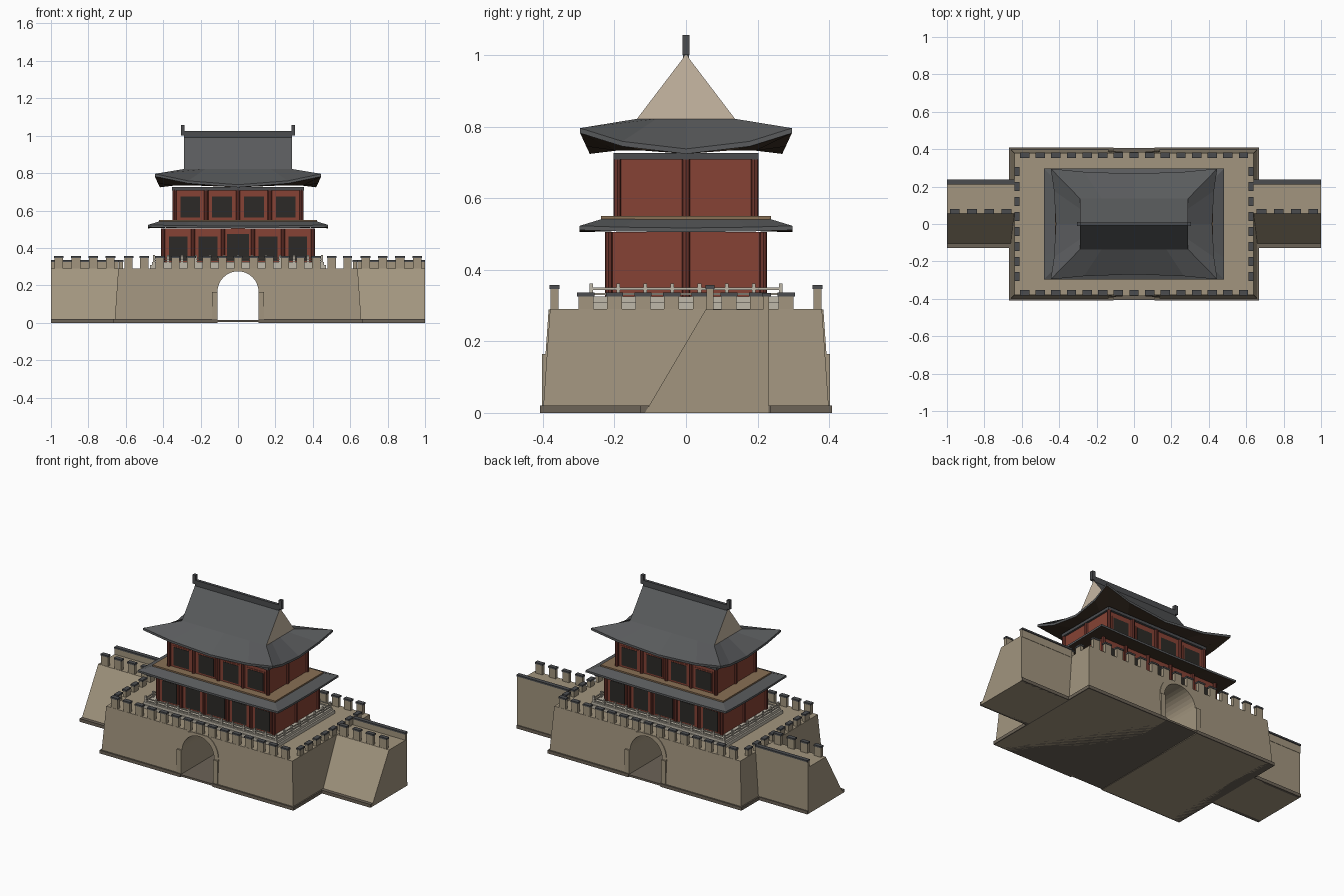
import bpy, bmesh, math

if "Cube" in bpy.data.objects:
    bpy.data.objects.remove(bpy.data.objects["Cube"])


def mat(name, r, g, b):
    m = bpy.data.materials.new(name)
    m.diffuse_color = (r, g, b, 1)
    m.use_nodes = True
    m.node_tree.nodes["Principled BSDF"].inputs["Base Color"].default_value = m.diffuse_color
    return m


WALL = mat("wall_stone", .36, .30, .21)
PLINTH = mat("plinth_stone", .15, .125, .095)
CAP = mat("dark_cap", .07, .073, .078)
TILE = mat("roof_tile", .1, .104, .108)
RED = mat("red_wood", .24, .055, .035)
POST = mat("dark_red_wood", .15, .035, .025)
DARK = mat("dark_lattice", .025, .023, .02)
PALE = mat("pale_stone", .52, .48, .40)
GABLE = mat("gable_plaster", .58, .48, .37)
BROWN = mat("eave_wood", .05, .032, .02)
DECK = mat("deck_wood", .25, .16, .09)


def finish(name, bm, m):
    bmesh.ops.recalc_face_normals(bm, faces=bm.faces)
    me = bpy.data.meshes.new(name)
    bm.to_mesh(me)
    bm.free()
    me.materials.append(m)
    ob = bpy.data.objects.new(name, me)
    bpy.context.collection.objects.link(ob)


def boxes(name, m, spans):
    """One object made of boxes given as (x0, x1, y0, y1, z0, z1)."""
    bm = bmesh.new()
    for x0, x1, y0, y1, z0, z1 in spans:
        vs = bmesh.ops.create_cube(bm, size=1)["verts"]
        for v in vs:
            v.co = (x1 if v.co.x > 0 else x0, y1 if v.co.y > 0 else y0, z1 if v.co.z > 0 else z0)
    finish(name, bm, m)


def loft(name, m, loops, cap0=False, cap1=False):
    """Skin closed loops of equal length."""
    bm = bmesh.new()
    rows = [[bm.verts.new(p) for p in lp] for lp in loops]
    for a, b in zip(rows, rows[1:]):
        n = len(a)
        for i in range(n):
            bm.faces.new((a[i], a[(i + 1) % n], b[(i + 1) % n], b[i]))
    if cap0:
        bm.faces.new(rows[0])
    if cap1:
        bm.faces.new(rows[-1])
    finish(name, bm, m)


def columns(name, pts, r, z0, z1):
    bm = bmesh.new()
    for x, y in pts:
        vs = bmesh.ops.create_cone(bm, cap_ends=True, segments=8, radius1=r, radius2=r, depth=z1 - z0)["verts"]
        bmesh.ops.translate(bm, verts=vs, vec=(x, y, (z0 + z1) / 2))
    finish(name, bm, POST)


# Battered gate platform with arched tunnel
def battered(prof, extra=0.0):
    return [[(x, s * (.40 + extra - .02 * z / .29), z) for x, z in prof] for s in (-1, 1)]


def arc(r, zmax=9):
    return [(r * math.cos(math.pi * i / 16), min(.165 + r * math.sin(math.pi * i / 16), zmax)) for i in range(17)]


body = [(-.66, 0), (-.64, .29), (.64, .29), (.66, 0), (.11, 0)] + arc(.11) + [(-.11, 0)]
loft("gate_platform", WALL, battered(body), True, True)
ring = arc(.14, .289) + arc(.11)[::-1]
for s, nm in ((0, "front"), (1, "back")):
    outer = battered(ring, .004)[s]
    inner = battered(ring, -.01)[s]
    loft(nm + "_arch_ring", WALL, [outer, inner], True, True)
boxes("arch_jambs", WALL, [(min(a, b), max(a, b), min(c, d), max(c, d), .0, .165)
      for a, b in ((.11, .14), (-.11, -.14)) for c, d in ((.385, .402), (-.385, -.402))])
boxes("tunnel_floor", PLINTH, [(-.11, .11, -.405, .405, .004, .016)])
boxes("platform_plinth", PLINTH, [(.11, .667, -.408, .408, 0, .02), (-.667, -.11, -.408, .408, 0, .02)])

# Wing walls with sloping front face
sec = [(-.115, 0), (.055, .289), (.23, .289), (.23, 0)]
for s, nm in ((1, "right"), (-1, "left")):
    loft(nm + "_wing_wall", WALL, [[(s * x, y, z) for y, z in sec] for x in (.63, 1.0)], True, True)


def both(spans):
    return spans + [(-b, -a, c, d, e, f) for a, b, c, d, e, f in spans]


boxes("wing_plinth", PLINTH, both([(.66, 1, -.127, -.105, 0, .02), (.66, 1, .22, .236, 0, .02)]))
boxes("wing_back_parapet", WALL, both([(.64, 1, .215, .232, .28, .325)]))
boxes("wing_back_coping", CAP, both([(.64, 1, .212, .238, .325, .335)]))

# Crenellations
merlons, caps = [], []


def merlon(x, y, hx, hy, top):
    merlons.append((x - hx, x + hx, y - hy, y + hy, .285, top - .01))
    caps.append((x - hx - .003, x + hx + .003, y - hy - .003, y + hy + .003, top - .01, top))


for s in (-1, 1):
    for i in range(15):
        merlon(-.585 + i * .0836, s * .368, .022, .011, .357)
    for i in range(8):
        merlon(s * .626, -.28 + i * .08, .011, .021, .336)
    for i in range(4):
        merlon(s * (.682 + i * .092), .067, .023, .010, .357)
boxes("merlons", WALL, merlons)
boxes("merlon_caps", CAP, caps)

# Hall podium and balustrade
boxes("hall_podium", PALE, [(-.47, .47, -.28, .28, .289, .31), (-.46, .46, -.272, .272, .31, .325)])
posts, rails = [], []
spots = [(-.45 + i * .075, s * .265) for i in range(13) for s in (-1, 1)]
spots += [(s * .45, -.265 + i * .0757) for i in range(1, 7) for s in (-1, 1)]
for x, y in spots:
    posts.append((x - .005, x + .005, y - .005, y + .005, .32, .361))
for z in (.332, .347):
    for s in (-1, 1):
        rails.append((-.45, .45, s * .265 - .003, s * .265 + .003, z - .003, z + .003))
        rails.append((s * .45 - .003, s * .45 + .003, -.265, .265, z - .003, z + .003))
boxes("balustrade_posts", PALE, posts)
boxes("balustrade_rails", PALE, rails)


# Two hall storeys: walls, columns, dark panels
def storey(name, hx, hy, z0, z1, bays, panels):
    boxes(name + "_walls", RED, [(-hx, hx, -hy, hy, z0, z1)])
    step = 2 * hx / bays
    pts = [(-hx + i * step, s * (hy + .004)) for i in range(bays + 1) for s in (-1, 1)]
    pts += [(s * hx, 0) for s in (-1, 1)]
    columns(name + "_columns", pts, .011, z0, z1)
    frames, glass = [], []
    for i in range(bays):
        x = -hx + (i + .5) * step
        w, a, b = panels(i)
        for s in (-1, 1):
            for lst, g, d in ((frames, .008, .003), (glass, 0, .005)):
                y = sorted((s * (hy - .01), s * (hy + d)))
                lst.append((x - w - g, x + w + g, y[0], y[1], a - g, b + g))
    boxes(name + "_panel_frames", RED, frames)
    boxes(name + "_lattice_panels", DARK, glass)


storey("lower_hall", .40, .212, .32, .505, 5, lambda i: (.06, .335, .475) if i == 2 else (.05, .335, .46))
storey("upper_hall", .34, .188, .54, .712, 4, lambda i: (.053, .562, .675))
boxes("upper_beam", CAP, [(-.352, .352, -.202, .202, .708, .726)])
boxes("balcony_deck", DECK, [(-.422, .422, -.237, .237, .535, .55)])


# Swept eaves: loop around a rectangle, corners lifted and flared
def eave(hx, hy, z, flare=0.0, lift=0.0):
    pts = []
    sides = ((1, 0), (0, 1), (-1, 0), (0, -1))
    for k in range(4):
        for t in (-1, -.6, 0, .6):
            f = flare * (1 - t * t)
            if k % 2 == 0:
                s = 1 - k
                pts.append((s * t * hx, -s * (hy - f), z + lift * t * t))
            else:
                s = 2 - k
                pts.append((s * (hx - f), s * t * hy, z + lift * t * t))
    return pts


def roof(name, low, high, inner, thick):
    under = [(x, y, z - thick) for x, y, z in low]
    loft(name + "_tiles", TILE, [under, low, high])
    loft(name + "_underside", BROWN, [under, inner], cap1=True)


roof("lower_roof", eave(.482, .297, .517, 0, .006), eave(.42, .235, .542), eave(.39, .2, .508), .012)
roof("upper_roof", eave(.445, .296, .738, .027, .058), eave(.29, .137, .822), eave(.345, .195, .733), .014)

# Gabled top of the upper roof, ridge and finials
G = [(-.137, .822), (0, 1.002), (.137, .822)]
bm = bmesh.new()
L, R = [[bm.verts.new((x, y, z)) for y, z in G] for x in (-.29, .29)]
for i in (0, 1):
    bm.faces.new((L[i], L[i + 1], R[i + 1], R[i]))
finish("gable_roof_tiles", bm, TILE)
bm = bmesh.new()
for x in (-.29, .29):
    bm.faces.new([bm.verts.new((x, y, z)) for y, z in G])
finish("gable_ends", bm, GABLE)
boxes("roof_ridge", CAP, [(-.29, .29, -.009, .009, .99, 1.025)])
boxes("ridge_finials", CAP, both([(.286, .306, -.01, .01, 1.0, 1.056)]))
